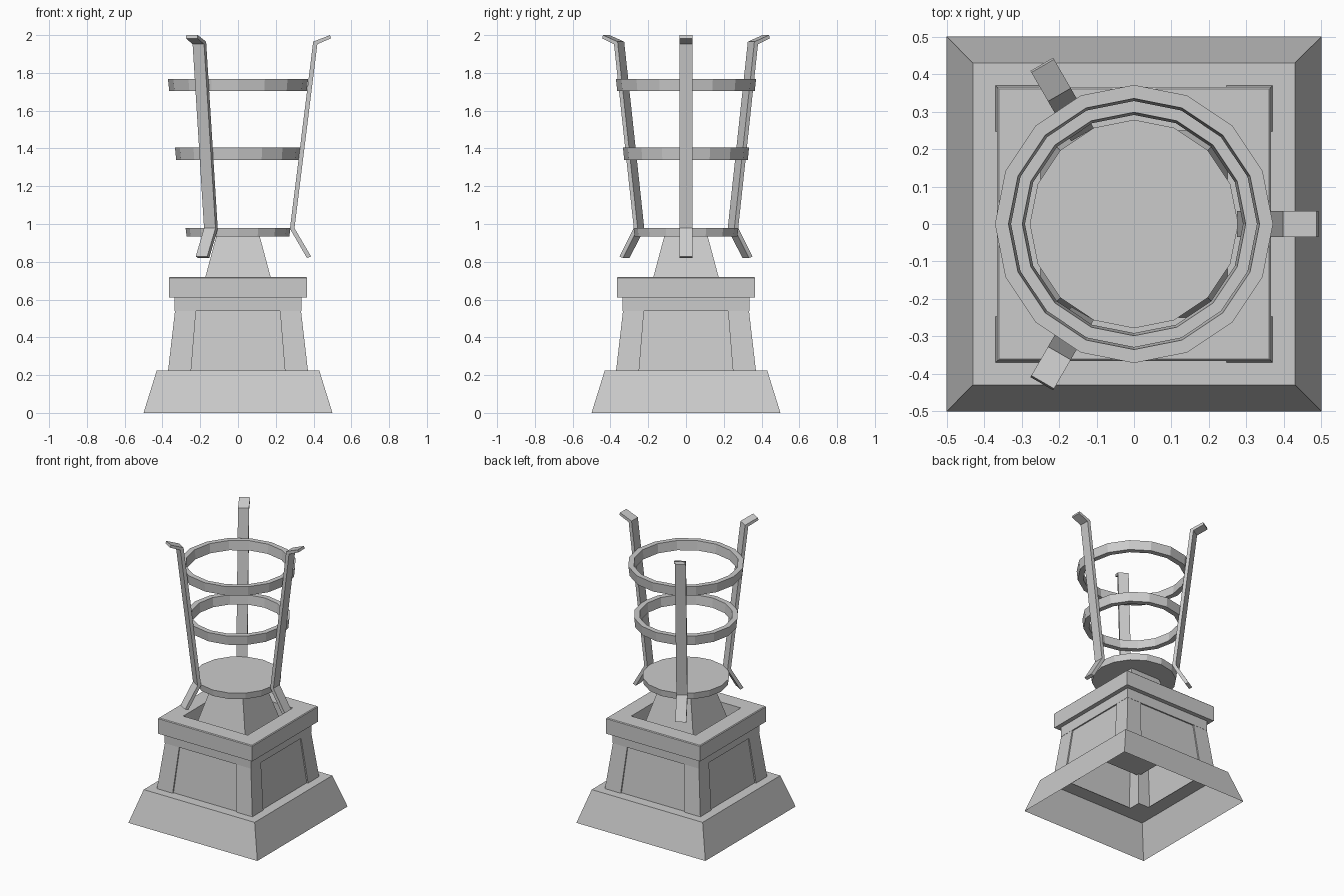
import bpy, bmesh
from math import sin, cos, pi, sqrt
from mathutils import Matrix

if "Cube" in bpy.data.objects:
    bpy.data.objects.remove(bpy.data.objects["Cube"], do_unlink=True)

# Single stone grey used on every part
grey = bpy.data.materials.new("stone_grey")
grey.use_nodes = True
tone = (0.6, 0.6, 0.6, 1)
grey.diffuse_color = tone
grey.node_tree.nodes["Principled BSDF"].inputs["Base Color"].default_value = tone


def finish(name, bm):
    bmesh.ops.recalc_face_normals(bm, faces=bm.faces)
    mesh = bpy.data.meshes.new(name)
    bm.to_mesh(mesh)
    bm.free()
    mesh.materials.append(grey)
    ob = bpy.data.objects.new(name, mesh)
    bpy.context.collection.objects.link(ob)
    return ob


def spin(name, profile, sides=4, loop=False, caps=False):
    """Sweep a (radius, z) profile round z; four sides use the half width."""
    bm = bmesh.new()
    turn, grow = (pi / 4, sqrt(2)) if sides == 4 else (0, 1)
    rows = []
    for r, z in profile:
        angles = [turn + 2 * pi * i / sides for i in range(sides)]
        rows.append([bm.verts.new((r * grow * cos(a), r * grow * sin(a), z)) for a in angles])
    pairs = list(zip(rows, rows[1:]))
    if loop:
        pairs.append((rows[-1], rows[0]))
    for low, high in pairs:
        for i in range(sides):
            j = (i + 1) % sides
            bm.faces.new((low[i], low[j], high[j], high[i]))
    if caps:
        bm.faces.new(rows[0])
        bm.faces.new(rows[-1])
    return finish(name, bm)


# Hollow plinth, open underneath
spin("plinth", [(0.5, 0), (0.43, 0.225), (0.33, 0.225)])

# Recessed body walls
spin("body_panels", [(0.36, 0.225), (0.325, 0.545), (0.305, 0.545), (0.34, 0.225)], loop=True)

# Tapered corner posts
for sx in (-1, 1):
    for sy in (-1, 1):
        bm = bmesh.new()
        rows = []
        for outer, inner, z in ((0.37, 0.248, 0.225), (0.333, 0.222, 0.545)):
            corners = ((outer, outer), (inner, outer), (inner, inner), (outer, inner))
            rows.append([bm.verts.new((sx * x, sy * y, z)) for x, y in corners])
        bm.faces.new(rows[0])
        bm.faces.new(rows[1])
        for i in range(4):
            j = (i + 1) % 4
            bm.faces.new((rows[0][i], rows[0][j], rows[1][j], rows[1][i]))
        side = ("left" if sx > 0 else "right") + ("_back" if sy > 0 else "_front")
        finish("corner_post_" + side, bm)

# Stepped collar and cap with a square opening
spin("cap", [(0.25, 0.54), (0.335, 0.54), (0.335, 0.61), (0.365, 0.61),
             (0.365, 0.715), (0.36, 0.72), (0.25, 0.72)], loop=True)

# Pyramid neck rising through the opening
spin("neck", [(0.25, 0.43), (0.115, 0.935)], caps=True)

# Bowl floor disc
spin("floor_disc", [(0.272, 0.935), (0.278, 0.98)], sides=16, caps=True)

# Flared hoops
for name, r, z in (("middle_hoop", 0.327, 1.34), ("upper_hoop", 0.364, 1.703)):
    spin(name, [(r, z), (r + 0.007, z + 0.065), (r - 0.029, z + 0.065), (r - 0.036, z)],
         sides=16, loop=True)

# Three bent arms with flared tips and feet
inner = [(0.487, 2.0), (0.398, 1.965), (0.275, 0.975), (0.365, 0.82)]
outer = [(0.492, 1.983), (0.42, 1.952), (0.299, 0.978), (0.387, 0.828)]
for k, name in enumerate(("arm_left", "arm_right_back", "arm_right_front")):
    bm = bmesh.new()
    rows = []
    for (xi, zi), (xo, zo) in zip(inner, outer):
        section = ((xi, -0.035, zi), (xi, 0.035, zi), (xo, 0.035, zo), (xo, -0.035, zo))
        rows.append([bm.verts.new(p) for p in section])
    for low, high in zip(rows, rows[1:]):
        for i in range(4):
            j = (i + 1) % 4
            bm.faces.new((low[i], low[j], high[j], high[i]))
    bm.faces.new(rows[0])
    bm.faces.new(rows[-1])
    bm.transform(Matrix.Rotation(2 * pi * k / 3, 4, "Z"))
    finish(name, bm)
